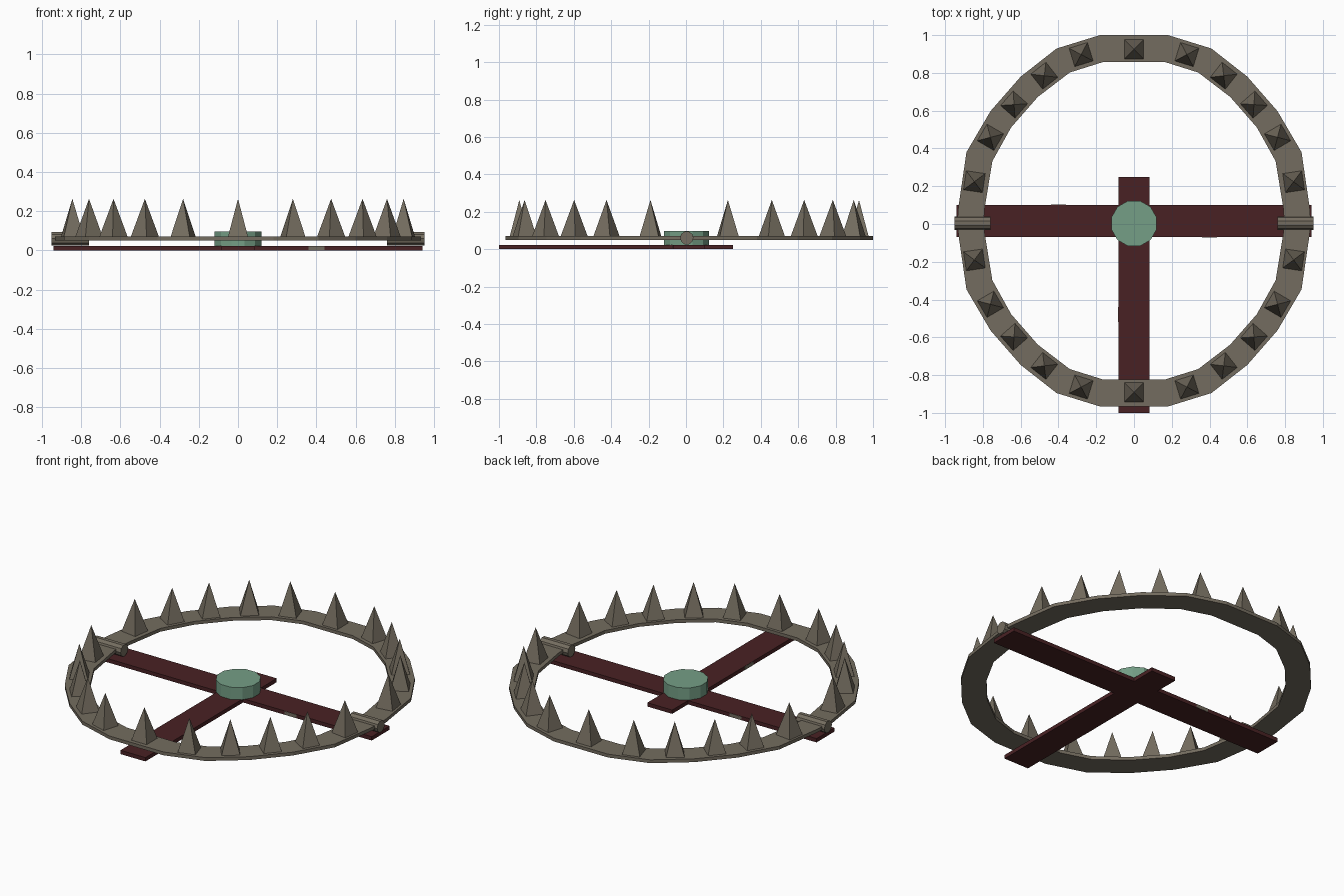
import bpy, bmesh, math

if "Cube" in bpy.data.objects:
    bpy.data.objects.remove(bpy.data.objects["Cube"])

def material(name, rgb):
    m = bpy.data.materials.new(name)
    m.diffuse_color = (*rgb, 1)
    m.use_nodes = True
    m.node_tree.nodes["Principled BSDF"].inputs["Base Color"].default_value = m.diffuse_color
    return m

STEEL = material("weathered steel", (0.175, 0.152, 0.115))
RUST = material("dark red iron", (0.066, 0.0155, 0.0175))
GREEN = material("green plate", (0.178, 0.345, 0.24))

def finish(bm, name, mat):
    bmesh.ops.recalc_face_normals(bm, faces=bm.faces)
    me = bpy.data.meshes.new(name)
    bm.to_mesh(me)
    bm.free()
    me.materials.append(mat)
    ob = bpy.data.objects.new(name, me)
    bpy.context.collection.objects.link(ob)
    return ob

def prism(name, outline, z0, z1, mat):
    bm = bmesh.new()
    f = bm.faces.new([bm.verts.new((x, y, z0)) for x, y in outline])
    up = bmesh.ops.extrude_face_region(bm, geom=[f])["geom"]
    for v in up:
        if isinstance(v, bmesh.types.BMVert):
            v.co.z = z1
    return finish(bm, name, mat)

def cone(name, n, r1, r2, depth, loc, rot, mat):
    bm = bmesh.new()
    bmesh.ops.create_cone(bm, cap_ends=True, segments=n, radius1=r1, radius2=r2, depth=depth)
    bmesh.ops.remove_doubles(bm, verts=bm.verts, dist=1e-5)
    ob = finish(bm, name, mat)
    ob.location, ob.rotation_euler = loc, rot
    return ob

def box(name, x0, x1, y0, y1, z0, z1, mat):
    return prism(name, [(x0, y0), (x1, y0), (x1, y1), (x0, y1)], z0, z1, mat)

# crossed base bars, one flat outline
prism("base_bars", [(-.083, -1), (.083, -1), (.083, -.07), (.94, -.07), (.94, .10), (.083, .10),
                    (.083, .25), (-.083, .25), (-.083, .10), (-.94, .10), (-.94, -.07), (-.083, -.07)],
      0, 0.023, RUST)

# worn patches on the bar edges
box("worn_patch_front", .36, .44, -.072, -.069, .001, .022, STEEL)
box("worn_patch_back", -.44, -.36, .099, .102, .001, .022, STEEL)
box("worn_patch_left", -.085, -.082, -.52, -.44, .001, .022, STEEL)

# two half-ring jaws with pyramid teeth
CY = 0.017
outer = [(.935, 0), (.93, .07), (.887, .363), (.76, .58), (.60, .763), (.41, .912), (.18, .983)]
inner = [(.795, 0), (.79, .07), (.75, .315), (.65, .495), (.51, .655), (.34, .785), (.165, .84)]
teeth = [(0, .908), (.28, .88), (.475, .768), (.635, .615), (.76, .442), (.845, .207)]
for side, s in (("back", 1), ("front", -1)):
    bm = bmesh.new()
    full = [list(zip(outer, inner))]
    path = full[0] + [((-o[0], o[1]), (-i[0], i[1])) for o, i in reversed(full[0])]
    rows = []
    for o, i in path:
        rows.append([bm.verts.new((p[0], CY + s * p[1], z))
                     for p, z in ((o, .05), (o, .07), (i, .07), (i, .05))])
    for a, b in zip(rows, rows[1:]):
        for k in range(4):
            bm.faces.new((a[k], a[(k + 1) % 4], b[(k + 1) % 4], b[k]))
    bm.faces.new(rows[0])
    bm.faces.new(rows[-1])
    finish(bm, side + "_jaw", STEEL)
    # teeth turned to follow the jaw segments
    for k, (x, y) in enumerate(teeth):
        if k == 0:
            angle = 0
        else:
            j = len(outer) - 1 - k
            angle = math.atan2(outer[j][1] - outer[j + 1][1], outer[j][0] - outer[j + 1][0])
        for m in ((1,) if k == 0 else (1, -1)):
            cone(side + "_tooth", 4, .073, 0, .196, (m * x, CY + s * y, .069 + .098 - .002),
                 (0, 0, math.pi / 4 + m * s * angle), STEEL)

# hinge pins
for m in (1, -1):
    cone("hinge_pin", 10, .036, .036, .19, (m * .855, .004, .06), (0, math.pi / 2, 0), STEEL)

# trigger plate
cone("trigger_plate", 12, .124, .124, .073, (0, .003, .0595), (0, 0, math.pi / 12), GREEN)
